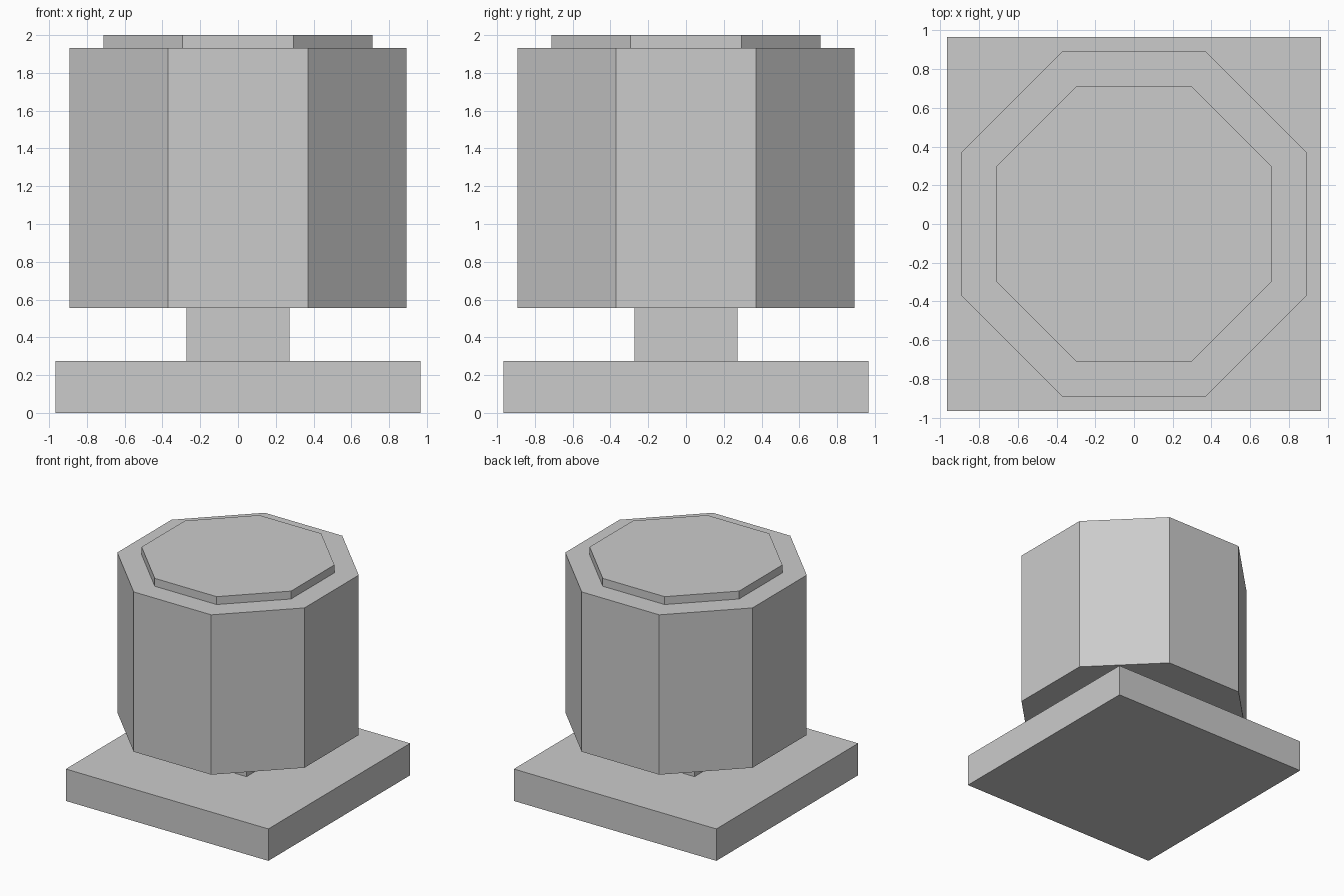
import bpy
import math

cube = bpy.data.objects.get("Cube")
if cube:
    bpy.data.objects.remove(cube, do_unlink=True)

# Single plain grey for every part
GREY = (0.6, 0.6, 0.6, 1.0)
grey = bpy.data.materials.new("plain_grey")
grey.use_nodes = True
grey.diffuse_color = GREY
grey.node_tree.nodes["Principled BSDF"].inputs["Base Color"].default_value = GREY


def prism(name, sides, half_width, bottom, top):
    """Upright regular prism with flat sides facing the axes."""
    bpy.ops.mesh.primitive_cylinder_add(
        vertices=sides,
        radius=half_width / math.cos(math.pi / sides),
        depth=top - bottom,
        location=(0, 0, (bottom + top) / 2),
        rotation=(0, 0, math.pi / sides),
    )
    part = bpy.context.object
    part.name = name
    bpy.ops.object.transform_apply(location=False, rotation=True, scale=True)
    part.data.materials.append(grey)
    return part


# Square foot and neck, octagonal body and raised cap
prism("base_plate", 4, 0.965, 0.0, 0.275)
prism("neck", 4, 0.272, 0.275, 0.555)
prism("body", 8, 0.892, 0.555, 1.932)
prism("cap", 8, 0.712, 1.932, 2.0)
